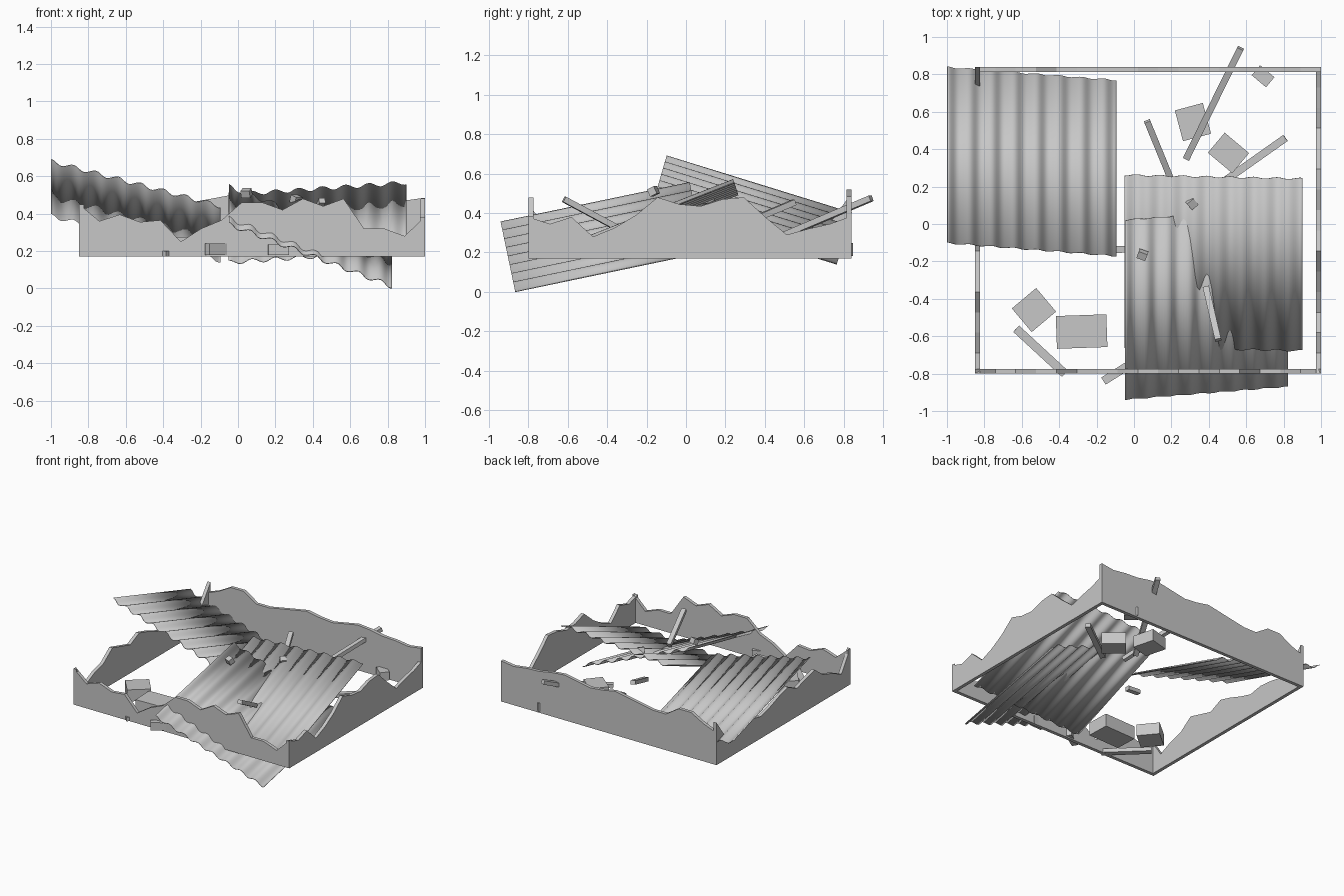
import bpy, bmesh, math
from mathutils import Vector, Matrix

if "Cube" in bpy.data.objects:
    bpy.data.objects.remove(bpy.data.objects["Cube"])

gray = bpy.data.materials.new("plain_gray")
gray.diffuse_color = (0.57, 0.57, 0.57, 1)
gray.use_nodes = True
gray.node_tree.nodes["Principled BSDF"].inputs["Base Color"].default_value = gray.diffuse_color


def finish(name, bm):
    bmesh.ops.recalc_face_normals(bm, faces=bm.faces)
    mesh = bpy.data.meshes.new(name)
    bm.to_mesh(mesh)
    bm.free()
    ob = bpy.data.objects.new(name, mesh)
    bpy.context.collection.objects.link(ob)
    mesh.materials.append(gray)
    return ob


def loft(bm, rings):
    """Join four-sided rings into a closed solid."""
    vs = [[bm.verts.new(p) for p in r] for r in rings]
    for a, b in zip(vs, vs[1:]):
        for i in range(4):
            j = (i + 1) % 4
            bm.faces.new((a[i], a[j], b[j], b[i]))
    bm.faces.new(vs[0])
    bm.faces.new(vs[-1])


# Broken walls: evenly spaced ragged top heights along each side
BASE, THICK = 0.17, 0.026


def wall(name, start, end, inward, tops):
    s, e, n = Vector(start), Vector(end), Vector(inward) * THICK
    rings = []
    for i, z in enumerate(tops):
        p = s.lerp(e, i / (len(tops) - 1))
        q = p + n
        rings.append([(p.x, p.y, BASE), (p.x, p.y, z), (q.x, q.y, z), (q.x, q.y, BASE)])
    bm = bmesh.new()
    loft(bm, rings)
    return finish(name, bm)


L, R, F, B = -0.85, 1.0, -0.80, 0.84
wall("front_wall", (L, F), (R, F), (0, 1),
     [.45, .36, .395, .355, .365, .25, .32, .365, .46, .46, .42, .48, .44, .48, .32, .32, .28, .385])
wall("back_wall", (L, B), (R, B), (0, -1),
     [.42, .46, .52, .52, .45, .45, .47, .49, .51, .49, .48, .50, .52, .51, .49, .485, .47, .485])
wall("right_wall", (R, F), (R, B), (-1, 0),
     [.38, .345, .38, .28, .325, .39, .48, .445, .435, .47, .48, .38, .29, .32, .345, .385])
wall("left_wall", (L, F), (L, B), (1, 0),
     [.45, .29, .34, .37, .45, .42, .39, .44, .41, .37, .34, .36, .35, .33, .35, .50])


# Corrugated roof sheets, given by a corner, the vector across and the vector along
def sheet(name, corner, across, along, waves=7.6, amp=0.012, steps=76):
    c, u, v = Vector(corner), Vector(across), Vector(along)
    n = u.cross(v).normalized()
    bm = bmesh.new()
    prev = None
    for i in range(steps + 1):
        t = i / steps
        p = c + u * t + n * amp * (math.cos(t * waves * math.tau) - 0.5)
        pair = (bm.verts.new(p), bm.verts.new(p + v))
        if prev:
            bm.faces.new((prev[0], pair[0], pair[1], prev[1]))
        prev = pair
    ob = finish(name, bm)
    mod = ob.modifiers.new("thickness", "SOLIDIFY")
    mod.thickness = 0.004
    mod.offset = 0
    bpy.context.view_layer.objects.active = ob
    ob.select_set(True)
    bpy.ops.object.shade_smooth_by_angle(angle=math.radians(45))
    ob.select_set(False)


sheet("left_roof_sheet", (-1, -.10, .685), (.91, -.07, -.24), (0, .94, -.29))
sheet("front_roof_sheet", (-.05, -.94, .35), (.88, .07, -.335), (0, .96, .2))
sheet("right_roof_sheet", (-.05, -.66, .145), (.95, -.02, .065), (0, .92, .36))


# Fallen planks between two end points
def plank(name, a, b, width=0.036, height=0.03):
    a, b = Vector(a), Vector(b)
    d = (b - a).normalized()
    side = d.cross(Vector((0, 0, 1))).normalized() * width / 2
    up = side.cross(d).normalized() * height / 2
    bm = bmesh.new()
    loft(bm, [[p + side + up, p - side + up, p - side - up, p + side - up] for p in (a, b)])
    finish(name, bm)


planks = [
    ((.28, .35, .225), (.57, .94, .475), .036),
    ((.07, .55, .455), (.23, .16, .29), .034),
    ((.81, .46, .22), (.47, .22, .20), .04),
    ((.385, -.34, .32), (.45, -.62, .47), .034),
    ((-.63, -.56, .19), (-.37, -.80, .185), .046),
    ((-.16, -.14, .30), (-.05, -.135, .29), .036),
]
for i, (a, b, w) in enumerate(planks, 1):
    plank(f"fallen_plank_{i}", a, b, w)


# Rubble blocks: centre, size, turn about z and tilt in degrees
def block(name, centre, size, turn, tilt=0):
    bm = bmesh.new()
    m = (Matrix.Translation(centre) @ Matrix.Rotation(math.radians(turn), 4, 'Z')
         @ Matrix.Rotation(math.radians(tilt), 4, 'X') @ Matrix.Diagonal((*size, 1)))
    bmesh.ops.create_cube(bm, size=1, matrix=m)
    finish(name, bm)


blocks = [
    ((-.535, -.46, .235), (.17, .165, .09), 40, 0),
    ((-.28, -.575, .225), (.27, .175, .10), 2, 0),
    ((.315, .545, .225), (.155, .17, .09), 15, 0),
    ((.505, .38, .225), (.17, .14, .09), -40, 0),
    ((.69, .79, .215), (.10, .07, .065), -40, 0),
    ((-.10, -.80, .21), (.15, .045, .06), 32, 0),
    ((.215, -.80, .207), (.11, .05, .055), 4, 0),
    ((.045, -.165, .51), (.05, .04, .04), -20, 25),
    ((.31, .11, .475), (.045, .045, .04), 40, 20),
]
for i, data in enumerate(blocks, 1):
    block(f"rubble_block_{i}", *data)
